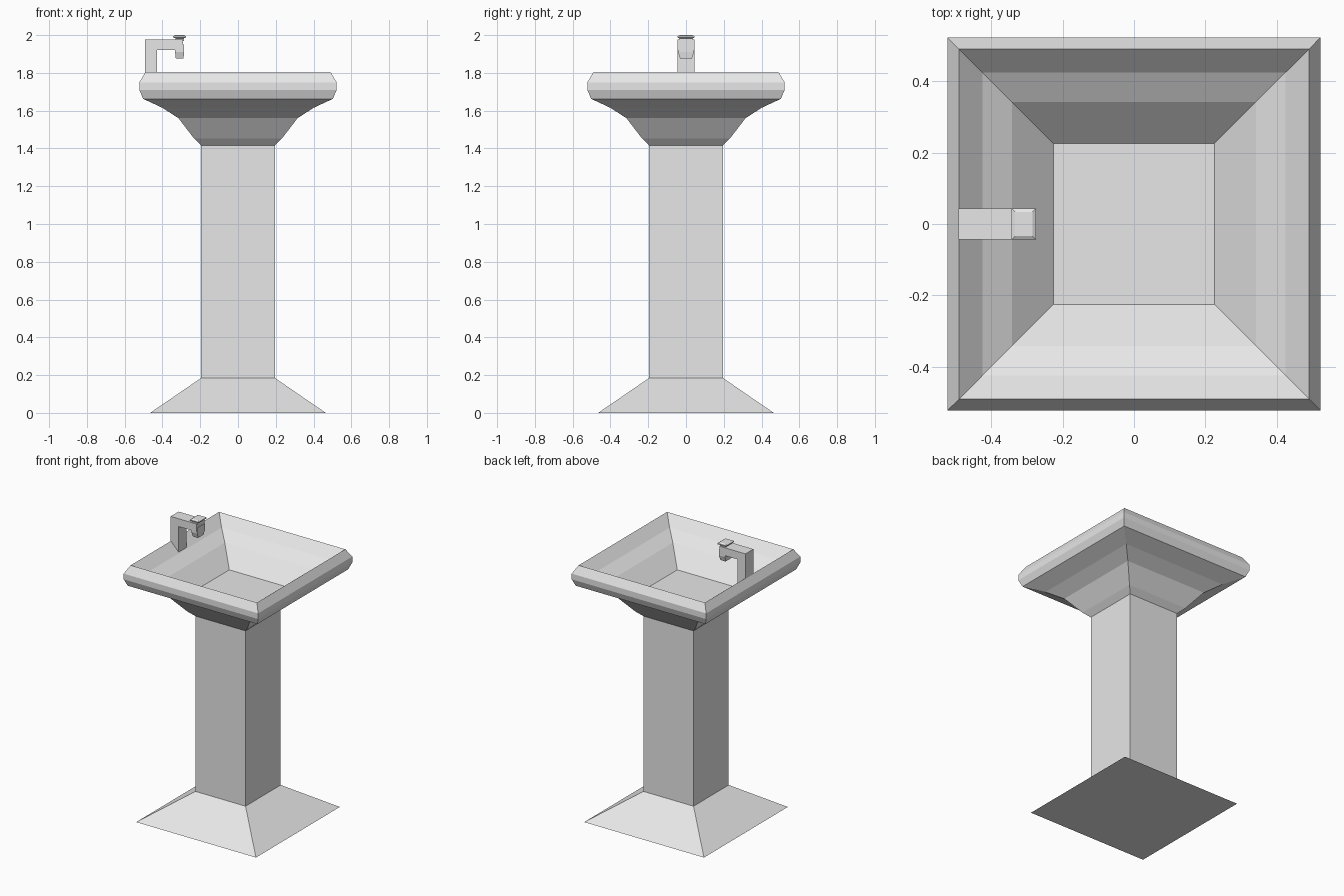
import bpy, bmesh

if "Cube" in bpy.data.objects:
    bpy.data.objects.remove(bpy.data.objects["Cube"])

mat = bpy.data.materials.new("light_grey_ceramic")
mat.diffuse_color = (0.8, 0.8, 0.8, 1)
mat.use_nodes = True
mat.node_tree.nodes["Principled BSDF"].inputs["Base Color"].default_value = mat.diffuse_color


def finish(name, bm):
    bmesh.ops.recalc_face_normals(bm, faces=bm.faces)
    me = bpy.data.meshes.new(name)
    bm.to_mesh(me)
    bm.free()
    me.materials.append(mat)
    ob = bpy.data.objects.new(name, me)
    bpy.context.collection.objects.link(ob)
    return ob


def loft(name, rings):
    """Stack of rectangles (x centre, half x, half y, z), capped at both ends."""
    bm = bmesh.new()
    loops = []
    for cx, hx, hy, z in rings:
        loops.append([bm.verts.new((cx + sx * hx, sy * hy, z))
                      for sx, sy in ((-1, -1), (1, -1), (1, 1), (-1, 1))])
    for a, b in zip(loops, loops[1:]):
        for i in range(4):
            j = (i + 1) % 4
            bm.faces.new((a[i], a[j], b[j], b[i]))
    bm.faces.new(loops[0])
    bm.faces.new(loops[-1])
    return finish(name, bm)


def square_loft(name, profile):
    return loft(name, [(0, r, r, z) for r, z in profile])


# Pedestal: flared foot and square column
square_loft("pedestal", [(0.465, 0), (0.195, 0.185), (0.195, 1.415)])

# Basin: outer profile up to the rim, then down the inside to the floor
square_loft("basin", [
    (0.195, 1.415), (0.232, 1.452), (0.315, 1.56), (0.40, 1.615),
    (0.503, 1.663), (0.522, 1.71), (0.522, 1.75), (0.49, 1.805),
    (0.425, 1.737), (0.342, 1.685), (0.226, 1.57)])

# Tap: bent spout extruded across y, foot sunk into the basin wall
bm = bmesh.new()
outline = [(-0.492, 1.73), (-0.43, 1.73), (-0.43, 1.922), (-0.29, 1.922),
           (-0.29, 1.977), (-0.492, 1.977)]
face = bm.faces.new([bm.verts.new((x, -0.044, z)) for x, z in outline])
ext = bmesh.ops.extrude_face_region(bm, geom=[face])
bmesh.ops.translate(bm, vec=(0, 0.088, 0),
                    verts=[v for v in ext["geom"] if isinstance(v, bmesh.types.BMVert)])
finish("tap_spout", bm)

# Tap nozzle, tapering downwards
loft("tap_nozzle", [(-0.309, 0.02, 0.031, 1.875), (-0.309, 0.024, 0.042, 1.91),
                    (-0.309, 0.024, 0.042, 1.95)])

# Tap handle cap on a narrow neck
loft("tap_handle", [(-0.309, 0.022, 0.035, 1.97), (-0.309, 0.022, 0.035, 1.983),
                    (-0.309, 0.034, 0.044, 1.987), (-0.309, 0.034, 0.044, 1.994),
                    (-0.309, 0.024, 0.034, 2.0)])
